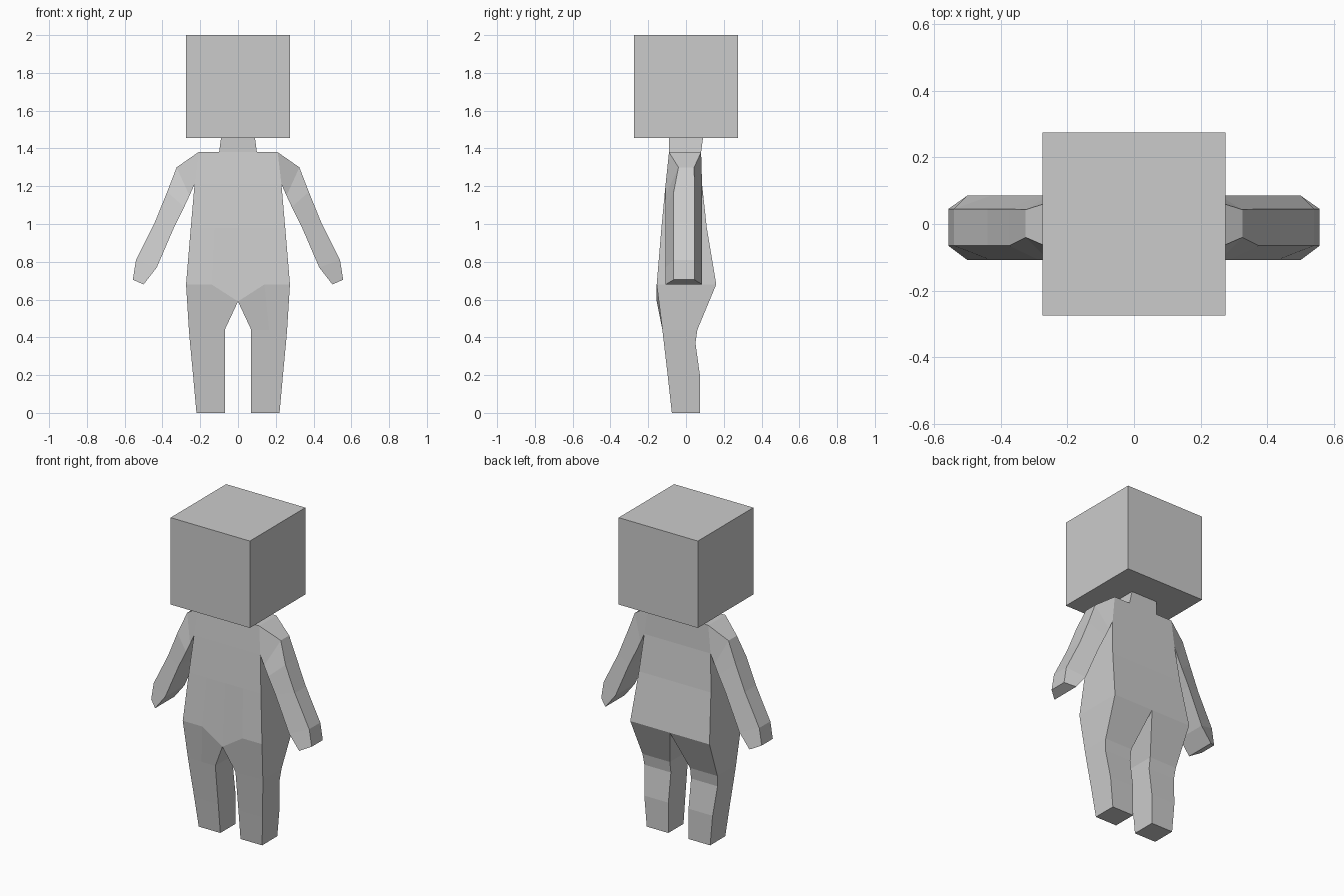
import bpy, bmesh

if "Cube" in bpy.data.objects:
    bpy.data.objects.remove(bpy.data.objects["Cube"])


def loft(name, rings, cap_start=False, cap_end=False, mirror=False):
    """Skin a list of equal-length vertex rings; leaves the mirror plane open."""
    bm = bmesh.new()
    loops = [[bm.verts.new(p) for p in ring] for ring in rings]
    n = len(loops[0])
    for a, b in zip(loops, loops[1:]):
        for i in range(n):
            j = (i + 1) % n
            quad = (a[i], a[j], b[j], b[i])
            if mirror and all(abs(v.co.x) < 1e-5 for v in quad):
                continue
            bm.faces.new(quad)
    if cap_start:
        bm.faces.new(loops[0])
    if cap_end:
        bm.faces.new(loops[-1])
    bmesh.ops.recalc_face_normals(bm, faces=bm.faces[:])
    mesh = bpy.data.meshes.new(name)
    bm.to_mesh(mesh)
    bm.free()
    obj = bpy.data.objects.new(name, mesh)
    bpy.context.collection.objects.link(obj)
    if mirror:
        obj.modifiers.new("Mirror", 'MIRROR').merge_threshold = 0.0005
    return obj


def rect(x, front, back, z):
    return [(x, front, z), (-x, front, z), (-x, back, z), (x, back, z)]


def body_ring(z, outer, inner, front, back):
    mid = (outer + inner) / 2
    return [(outer, front, z), (mid, front, z), (inner, front, z),
            (inner, back, z), (outer, back, z)]


# Head
bpy.ops.mesh.primitive_cube_add(size=1, location=(0, 0, 1.7275))
head = bpy.context.object
head.name = "head"
head.scale = (0.55, 0.55, 0.545)

# Neck
loft("neck", [rect(0.10, -0.09, 0.08, 1.38), rect(0.09, -0.09, 0.09, 1.456)])

# Torso and legs: half body, mirrored; the crotch is lower in front
hip = [(0.275, -0.155, 0.68), (0.14, -0.155, 0.68), (0, -0.155, 0.59),
       (0, 0.16, 0.68), (0.275, 0.16, 0.68)]
loft("torso_and_legs", [
    body_ring(1.38, 0.21, 0, -0.09, 0.08),
    body_ring(1.21, 0.23, 0, -0.108, 0.085),
    body_ring(0.98, 0.25, 0, -0.13, 0.11),
    hip,
    body_ring(0.44, 0.26, 0.07, -0.125, 0.06),
    body_ring(0.37, 0.254, 0.07, -0.117, 0.05),
    body_ring(0.19, 0.237, 0.07, -0.096, 0.075),
    body_ring(0.0, 0.22, 0.07, -0.075, 0.075),
], cap_start=True, cap_end=True, mirror=True)

# Arms: wide towards the body, narrower on the outer side
# each row: outer x, outer z, inner x, inner z, outer front y, outer back y
arm = [(0.21, 1.38, 0.23, 1.21, -0.09, 0.08),
       (0.325, 1.30, 0.257, 1.15, -0.04, 0.043),
       (0.375, 1.17, 0.285, 1.09, -0.065, 0.045),
       (0.44, 1.01, 0.335, 0.99, -0.065, 0.045),
       (0.54, 0.81, 0.43, 0.77, -0.065, 0.045),
       (0.557, 0.705, 0.50, 0.68, -0.065, 0.045)]
loft("arms", [[(ox, f, oz), (ox, b, oz), (ix, 0.085, iz), (ix, -0.108, iz)]
              for ox, oz, ix, iz, f, b in arm], cap_end=True, mirror=True)
